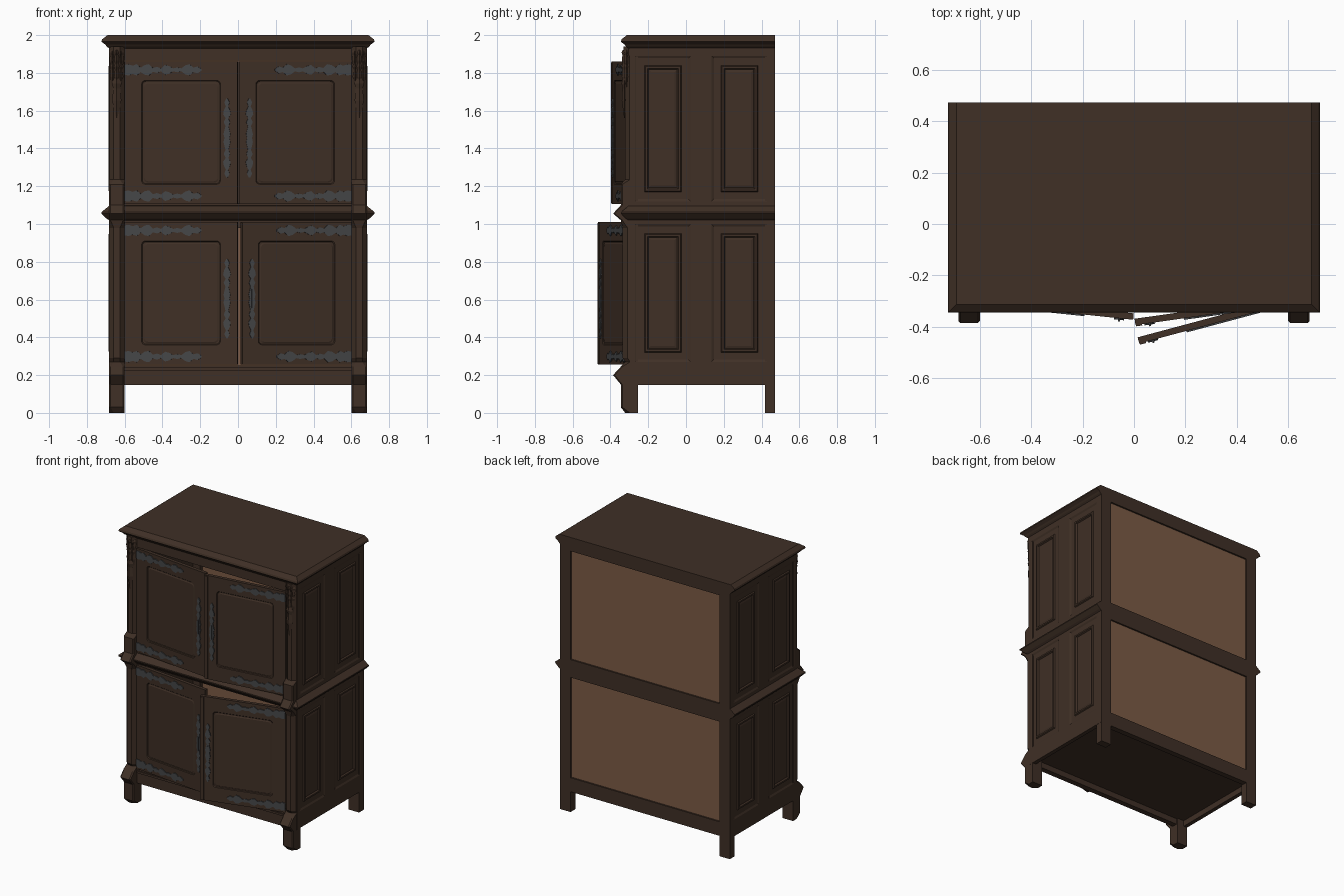
import bpy, bmesh
from math import sin, cos, pi, radians
from mathutils import Matrix, Vector

cube = bpy.data.objects.get("Cube")
if cube:
    bpy.data.objects.remove(cube)


def material(name, rgb):
    m = bpy.data.materials.new(name)
    m.use_nodes = True
    m.diffuse_color = (*rgb, 1)
    bsdf = m.node_tree.nodes["Principled BSDF"]
    bsdf.inputs["Base Color"].default_value = (*rgb, 1)
    bsdf.inputs["Roughness"].default_value = 0.7
    return m


WOOD = material("dark oak", (0.05, 0.029, 0.019))
METAL = material("iron", (0.06, 0.062, 0.065))
BACK = material("pale back board", (0.2, 0.104, 0.06))

HALF, FRONT, REAR = 0.683, -0.305, 0.472   # carcass extents
INNER = 0.6                                # inner face of the posts


def finish(name, bm, mat=WOOD, frame=None):
    if frame:
        bm.transform(frame)
    bmesh.ops.recalc_face_normals(bm, faces=bm.faces)
    mesh = bpy.data.meshes.new(name)
    bm.to_mesh(mesh)
    bm.free()
    mesh.materials.append(mat)
    obj = bpy.data.objects.new(name, mesh)
    bpy.context.collection.objects.link(obj)
    return obj


def placing(origin, along, out):
    """Local x runs along the part, y goes outward, z stays up."""
    m = Matrix((along, out, (0, 0, 1))).transposed().to_4x4()
    m.translation = Vector(origin)
    return m


def box(name, x, y, z, mat=WOOD, frame=None):
    bm = bmesh.new()
    bmesh.ops.create_cube(bm, size=1)
    for v in bm.verts:
        v.co = [r[0] + (c + 0.5) * (r[1] - r[0]) for r, c in zip((x, y, z), v.co)]
    return finish(name, bm, mat, frame)


def loft(bm, rings, cap=True):
    """Skin a list of equally long closed point rings."""
    loops = [[bm.verts.new(p) for p in ring] for ring in rings]
    n = len(loops[0])
    for a, b in zip(loops, loops[1:]):
        for i in range(n):
            bm.faces.new((a[i], a[(i + 1) % n], b[(i + 1) % n], b[i]))
    if cap:
        bm.faces.new(loops[0])
        bm.faces.new(loops[-1])
    return loops


def rounded(rect, inset, depth, radius):
    """Rounded rectangle ring in the local face plane."""
    u0, u1, v0, v1 = rect
    u0, u1, v0, v1 = u0 + inset, u1 - inset, v0 + inset, v1 - inset
    if not radius:
        return [(u, depth, v) for u, v in ((u0, v0), (u1, v0), (u1, v1), (u0, v1))]
    ring = []
    corners = ((u1, v1, -1, -1), (u0, v1, 1, -1), (u0, v0, 1, 1), (u1, v0, -1, 1))
    for q, (u, v, su, sv) in enumerate(corners):
        for k in range(5):
            a = (q + k / 4) * pi / 2
            ring.append((u + su * radius + radius * cos(a), depth,
                         v + sv * radius + radius * sin(a)))
    return ring


def panelled(name, rect, thick, openings, profile, radius, frame):
    """Slab whose front has stepped panels sunk into it."""
    bm = bmesh.new()
    back, front = loft(bm, [rounded(rect, 0, d, 0) for d in (-thick, 0)], cap=False)
    bm.faces.new(back)
    rims = [front]
    for o in openings:
        loops = loft(bm, [rounded(o, i, d, radius) for i, d in profile], cap=False)
        bm.faces.new(loops[-1])
        rims.append(loops[0])
    edges = [bm.edges.get((r[i - 1], r[i])) for r in rims for i in range(len(r))]
    bmesh.ops.triangle_fill(bm, edges=edges, use_beauty=True, normal=(0, 1, 0))
    return finish(name, bm, WOOD, frame)


def leaf_plate(name, length, widths, frame):
    """Thin symmetrical fretted plate running along local x."""
    bm = bmesh.new()
    step = length / (len(widths) - 1)
    rows = []
    for i, w in enumerate(widths):
        rows.append([[bm.verts.new((i * step, d, s * w)) for s in (-1, 1)] for d in (0, 0.006)])
    for a, b in zip(rows, rows[1:]):
        ring_a, ring_b = [[r[0][0], r[0][1], r[1][1], r[1][0]] for r in (a, b)]
        for k in range(4):
            bm.faces.new((ring_a[k], ring_a[k - 1], ring_b[k - 1], ring_b[k]))
    for r in (rows[0], rows[-1]):
        bm.faces.new((r[0][0], r[0][1], r[1][1], r[1][0]))
    return finish(name, bm, METAL, frame)


def moulding(name, profile):
    """Moulding along both sides and the front, solid in between."""
    bm = bmesh.new()
    loft(bm, [[(-HALF - o, REAR, z), (-HALF - o, FRONT - o, z),
               (HALF + o, FRONT - o, z), (HALF + o, REAR, z)] for o, z in profile])
    return finish(name, bm)


# Cornice and waist moulding
moulding("cornice", [(0, 1.9), (0, 1.93), (0.012, 1.94), (0.02, 1.95), (0.04, 1.965),
                     (0.036, 1.978), (0.008, 2.0)])
moulding("waist_moulding", [(0, 1.02), (0.015, 1.03), (0.04, 1.055), (0.04, 1.063), (0, 1.095)])

# Front rails, floor and inner shelf
for name, z in (("bottom_rail", (0.148, 0.25)), ("waist_rail", (1.015, 1.1)), ("top_rail", (1.865, 1.94))):
    box(name, (-INNER, INNER), (FRONT, FRONT + 0.04), z)
box("bottom_rail_bead", (-INNER, INNER), (FRONT - 0.008, FRONT), (0.225, 0.24))
box("floor_board", (-HALF + 0.02, HALF - 0.02), (FRONT + 0.02, REAR - 0.02), (0.19, 0.25))

# Back frame and boards
for name, z in (("back_bottom_rail", (0.148, 0.25)), ("back_waist_rail", (0.98, 1.11)),
                ("back_top_rail", (1.92, 1.97))):
    box(name, (-INNER, INNER), (REAR - 0.04, REAR), z)
box("lower_back_board", (-INNER, INNER), (REAR - 0.025, REAR - 0.012), (0.25, 0.98), BACK)
box("upper_back_board", (-INNER, INNER), (REAR - 0.025, REAR - 0.012), (1.11, 1.92), BACK)

# Front post profile: height, front position
POST = [(0, -0.322), (0.03, -0.345), (0.15, -0.345), (0.2, -0.386), (0.245, -0.345), (0.27, -0.32),
        (0.29, -0.335), (0.98, -0.335), (1.02, -0.345), (1.055, -0.386), (1.1, -0.345), (1.21, -0.345),
        (1.235, -0.322), (1.88, -0.322), (1.9, -0.33), (1.94, -0.33)]
SIDE_PROFILE = [(0, 0), (0.012, -0.006), (0.05, -0.006), (0.055, 0.002), (0.066, 0.002),
                (0.072, -0.008), (0.085, -0.004)]

for side, label in ((1, "left"), (-1, "right")):
    # Chamfered front post with foot and projecting blocks
    bm = bmesh.new()
    rings = []
    for z, y in POST:
        c = 0.008 if y < -0.34 else 0.025
        plan = ((INNER, -0.255), (HALF, -0.255), (HALF, y + c), (HALF - c, y), (INNER + c, y), (INNER, y + c))
        rings.append([(side * px, py, z) for px, py in plan])
    loft(bm, rings)
    finish(label + "_front_post", bm)

    # Carved tiers of hanging pinnacles on the upper post
    bm = bmesh.new()
    for top, length, spread, size in ((1.92, 0.1, 0.026, 0.014), (1.85, 0.13, 0.022, 0.014),
                                      (1.77, 0.21, 0, 0.026)):
        for k in ((-1, 0, 1) if spread else (0,)):
            cx, cy = side * (0.642 + k * spread), -0.326 + 0.012 * abs(k)
            loft(bm, [[(cx + s * size * dx, cy + s * 0.015 * dy, top - f * length)
                       for dx, dy in ((-1, 0), (0, -1), (1, 0), (0, 1))]
                      for f, s in ((0, 0.6), (0.12, 1), (0.25, 0.7), (0.55, 0.95), (1, 0.1))])
    finish(label + "_carved_pinnacles", bm)

    # Rear post with leg
    x = sorted((side * INNER, side * HALF))
    box(label + "_rear_post", x, (REAR - 0.055, REAR), (0, 1.94))

    # Side wall with four sunk panels
    openings = [(a, b, c, d) for a, b in ((-0.27, 0.025), (0.135, 0.43)) for c, d in ((0.27, 1.0), (1.12, 1.89))]
    panelled(label + "_side_wall", (-0.3, REAR, 0.148, 1.94), 0.03, openings, SIDE_PROFILE, 0,
             placing((side * (HALF + 0.001), 0, 0), (0, 1, 0), (side, 0, 0)))

# Doors standing ajar, with iron straps and handle plates
DOOR_PROFILE = [(0, 0), (0.004, -0.005), (0.01, -0.005), (0.016, -0.002)]
STRAP = [0.026, 0.03, 0.022, 0.03, 0.012, 0.026, 0.03, 0.01, 0.016, 0.008, 0.026, 0.02,
         0.008, 0.013, 0.008, 0.024, 0.03, 0.012, 0.018, 0.004]
HANDLE = [0.003, 0.014, 0.006, 0.016, 0.02, 0.007, 0.017, 0.008, 0.013, 0.018, 0.013]
HANDLE += HANDLE[-2::-1]

for level, z, swings in (("lower", 0.255, {"left": 15, "right": 6}), ("upper", 1.105, {"left": 8, "right": 6})):
    for label, side in (("left", 1), ("right", -1)):
        a = radians(swings[label])
        along = Vector((-side * cos(a), -sin(a), 0))
        out = Vector((side * sin(a), -cos(a), 0))
        frame = placing((side * INNER, FRONT - 0.005, z), along, out)
        name = f"{level}_{label}_door"
        panelled(name, (0, 0.6, 0, 0.755), 0.025, [(0.09, 0.51, 0.105, 0.655)], DOOR_PROFILE, 0.02, frame)
        for part, v in (("bottom", 0.043), ("top", 0.711)):
            leaf_plate(f"{name}_{part}_strap", 0.41, STRAP, frame @ Matrix.Translation((0, 0, v)))
        upright = Matrix.Translation((0.545, 0, 0.14)) @ Matrix.Rotation(-pi / 2, 4, "Y")
        leaf_plate(name + "_handle_plate", 0.42, HANDLE, frame @ upright)
        box(name + "_pull", (0.541, 0.549), (0, 0.012), (0.3, 0.4), METAL, frame)
        if side > 0:
            box(name + "_closing_strip", (0.574, 0.598), (0, 0.005), (0.005, 0.75), WOOD, frame)
